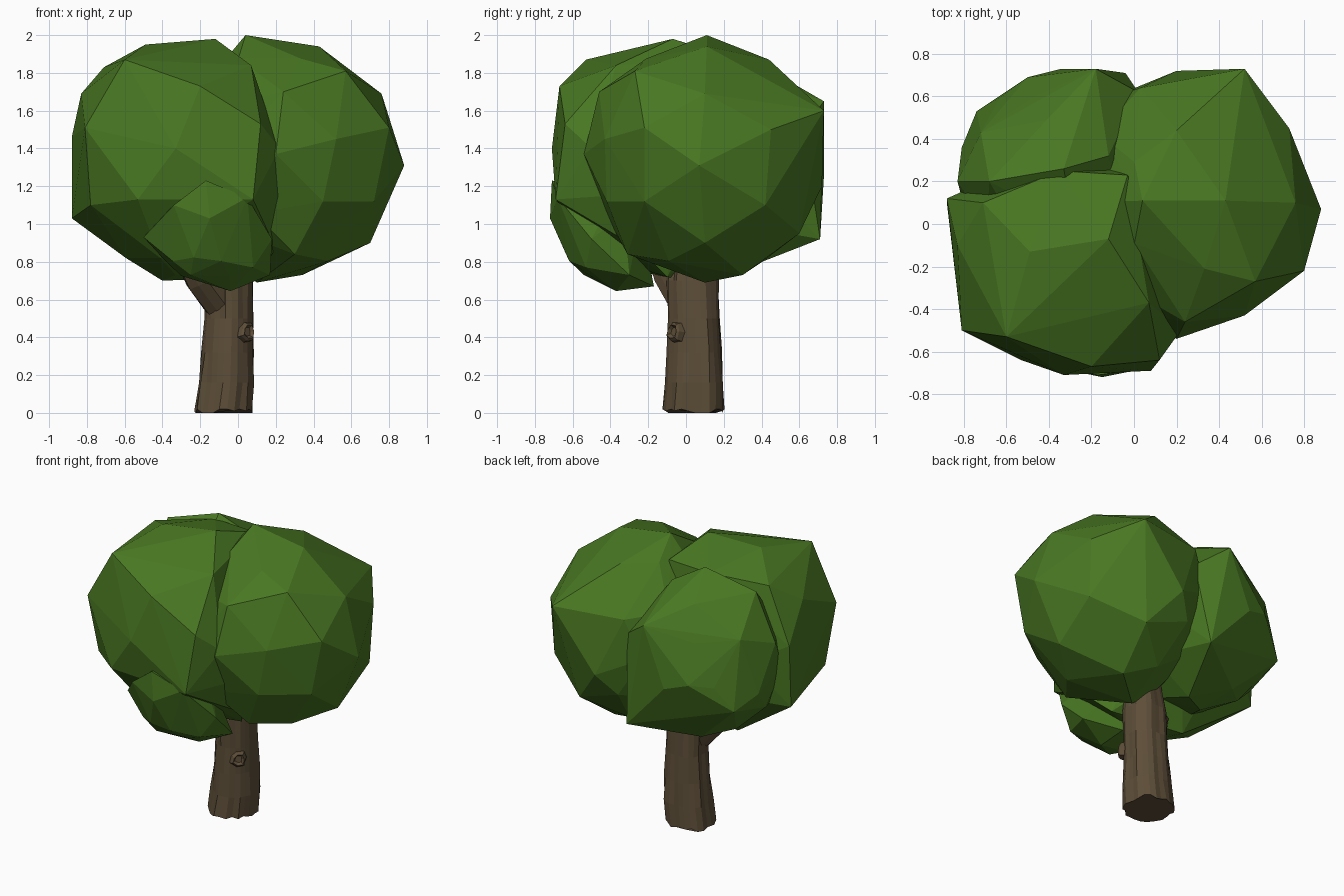
import bpy, bmesh, math, random
from mathutils import Vector

random.seed(4)


def material(name, rgb):
    m = bpy.data.materials.new(name)
    m.diffuse_color = (*rgb, 1)
    return m


LEAF = material("leaf_green", (0.066, 0.185, 0.016))
BARK = material("bark_brown", (0.11, 0.076, 0.04))


def add_object(name, bm, mat):
    bmesh.ops.recalc_face_normals(bm, faces=bm.faces)
    me = bpy.data.meshes.new(name)
    bm.to_mesh(me)
    bm.free()
    me.materials.append(mat)
    ob = bpy.data.objects.new(name, me)
    bpy.context.collection.objects.link(ob)
    return ob


def foliage(name, centre, radii, corners):
    """Icosphere with its nearest vertices pulled onto corner points, kept convex."""
    ico = bmesh.new()
    bmesh.ops.create_icosphere(ico, subdivisions=2, radius=1)
    c, r = Vector(centre), Vector(radii)
    pts = [c + v.co * r for v in ico.verts]
    ico.free()
    free = set(range(len(pts)))
    for p in map(Vector, corners):
        i = min(free, key=lambda k: (pts[k] - p).length)
        pts[i] = p
        free.discard(i)
    bm = bmesh.new()
    for p in pts:
        bm.verts.new(p)
    bmesh.ops.convex_hull(bm, input=bm.verts)
    bmesh.ops.delete(bm, geom=[v for v in bm.verts if not v.link_faces], context='VERTS')
    return add_object(name, bm, LEAF)


# Foliage clumps
foliage("foliage_right", (0.24, 0.1, 1.34), (0.56, 0.62, 0.63), [
    (0.04, 0.11, 2.0), (0.43, 0.11, 1.94), (0.57, -0.27, 1.81), (0.88, 0.07, 1.31),
    (0.73, 0.45, 1.5), (0.80, -0.22, 1.51), (0.76, 0.1, 1.69), (0.52, -0.43, 1.45),
    (0.2, -0.54, 1.37), (0.52, 0.73, 1.6), (0.70, 0.1, 0.9), (0.34, 0.3, 0.73),
    (0.1, 0.1, 0.69), (0.3, -0.31, 0.84), (0.2, 0.72, 1.2), (0.03, 0.64, 1.6),
    (0.2, 0.44, 1.87), (0.72, 0.42, 1.1), (0.45, -0.42, 1.12), (0.72, -0.22, 1.12),
    (0.4, 0.6, 0.95), (0.24, -0.46, 1.7)])
foliage("foliage_front_left", (-0.33, -0.17, 1.33), (0.50, 0.50, 0.60), [
    (-0.81, -0.5, 1.51), (-0.6, -0.53, 1.87), (-0.12, -0.07, 1.98), (-0.49, -0.13, 1.95),
    (-0.71, 0.1, 1.83), (-0.35, 0.25, 1.88), (-0.03, 0.23, 1.88), (-0.88, 0.12, 1.46),
    (-0.88, 0.1, 1.03), (-0.2, -0.67, 1.73), (0.12, -0.64, 1.53), (0.07, -0.37, 1.84),
    (-0.33, -0.71, 1.4), (0.22, -0.5, 1.4), (0.08, -0.69, 1.13), (-0.53, -0.64, 1.13),
    (-0.78, -0.42, 1.1), (-0.4, 0.0, 0.70), (0.1, -0.1, 0.72), (-0.83, -0.1, 1.69),
    (0.24, -0.4, 1.15), (0.2, -0.25, 0.87)])
foliage("foliage_back_left", (-0.36, 0.22, 1.28), (0.46, 0.46, 0.52), [
    (-0.33, 0.26, 1.92), (-0.41, 0.49, 1.77), (-0.68, 0.2, 1.82), (-0.18, 0.73, 1.65),
    (-0.83, 0.2, 1.5), (-0.81, 0.36, 1.2), (-0.74, 0.53, 1.12), (-0.5, 0.69, 1.3),
    (-0.34, 0.73, 1.25), (-0.04, 0.71, 0.92), (-0.6, 0.3, 0.88), (-0.2, 0.3, 0.76),
    (-0.12, 0.32, 1.8), (-0.72, 0.43, 1.58), (0.02, 0.62, 1.5)])
foliage("foliage_front_low", (-0.16, -0.44, 0.93), (0.27, 0.22, 0.24), [
    (-0.17, -0.71, 1.23), (-0.34, -0.68, 1.1), (0.05, -0.68, 1.14), (-0.5, -0.5, 0.93),
    (0.18, -0.5, 0.92), (0.17, -0.3, 0.73), (-0.04, -0.37, 0.645), (-0.05, -0.17, 0.67),
    (-0.15, -0.72, 1.03), (-0.25, -0.54, 0.73), (0.08, -0.53, 0.77)])


def tube(bm, rings, sides, groove=0.0):
    """Skin circular rings (centre, axis, radius); grooves run down the length."""
    ridge = [1 + groove * random.uniform(-1, 1) for _ in range(sides)]
    loops = []
    for c, axis, r in rings:
        q = Vector(axis).to_track_quat('Z', 'Y')
        loops.append([bm.verts.new(Vector(c) + q @ Vector((
            r * k * math.cos(math.tau * i / sides), r * k * math.sin(math.tau * i / sides), 0)))
            for i in range(sides)
            for k in [ridge[i] + groove * random.uniform(-0.6, 0.6)]])
    for a, b in zip(loops, loops[1:]):
        for i in range(sides):
            j = (i + 1) % sides
            bm.faces.new((a[i], a[j], b[j], b[i]))
    bm.faces.new(loops[0][::-1])
    bm.faces.new(loops[-1])
    return loops


# Trunk with grooved bark and a ragged foot
bm = bmesh.new()
up = (0, 0, 1)
loops = tube(bm, [((-0.078, 0.047, 0.01), up, 0.158), ((-0.06, 0.05, 0.16), up, 0.152),
                  ((-0.055, 0.05, 0.32), up, 0.143), ((-0.05, 0.045, 0.5), up, 0.136),
                  ((-0.05, 0.04, 0.7), up, 0.133), ((-0.04, 0.04, 0.95), up, 0.10)], 26, 0.07)
for v in loops[0]:
    v.co.z = random.choice((0.0, 0.01, 0.02))
add_object("trunk", bm, BARK)

# Branch forking to the front left
bm = bmesh.new()
d = (-0.17, -0.13, 0.2)
tube(bm, [((-0.07, 0.03, 0.58), d, 0.11), ((-0.19, -0.06, 0.74), d, 0.11),
          ((-0.33, -0.18, 0.94), d, 0.06)], 12, 0.06)
add_object("branch", bm, BARK)

# Knot: a raised rim with a sunken centre
bm = bmesh.new()
n = Vector((0.68, -0.73, 0.1)).normalized()
k = Vector((0.045, -0.06, 0.43))
tube(bm, [(k - n * 0.03, n, 0.06), (k + n * 0.01, n, 0.05), (k + n * 0.022, n, 0.037),
          (k + n * 0.005, n, 0.024)], 7, 0.12)
add_object("trunk_knot", bm, BARK)
